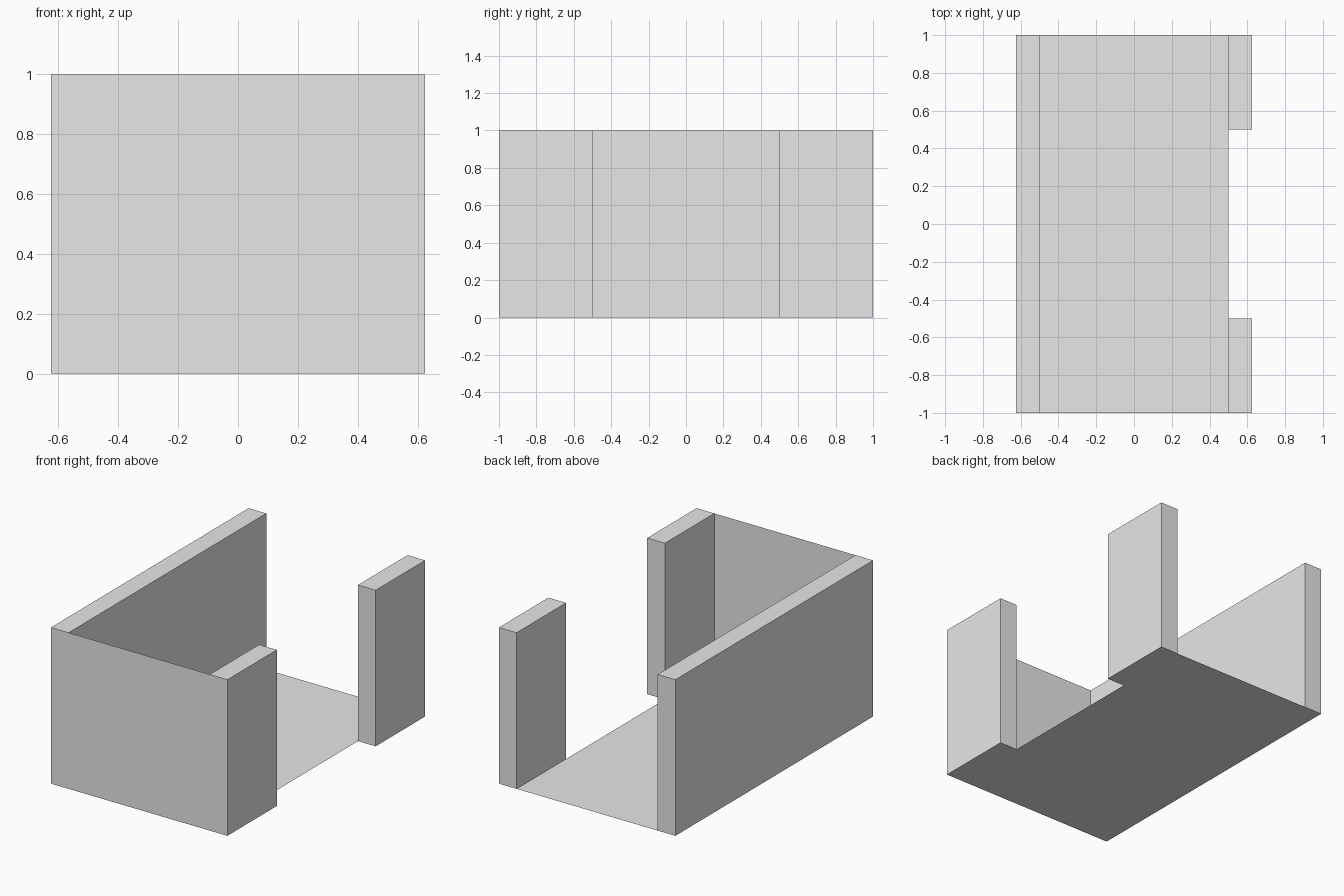
import bpy
import bmesh

cube = bpy.data.objects.get("Cube")
if cube:
    bpy.data.objects.remove(cube, do_unlink=True)

HALF_W, INNER, HALF_L, HEIGHT = 0.625, 0.5, 1.0, 1.0

grey = bpy.data.materials.new("plain_grey")
grey.use_nodes = True
grey.diffuse_color = (0.8, 0.8, 0.8, 1)
grey.node_tree.nodes["Principled BSDF"].inputs["Base Color"].default_value = (0.8, 0.8, 0.8, 1)


def finish(name, bm):
    mesh = bpy.data.meshes.new(name)
    bm.to_mesh(mesh)
    bm.free()
    mesh.materials.append(grey)
    obj = bpy.data.objects.new(name, mesh)
    bpy.context.collection.objects.link(obj)
    return obj


def block(name, x0, x1, y0, y1):
    """Full-height box standing on the ground."""
    bm = bmesh.new()
    bmesh.ops.create_cube(bm, size=1)
    bmesh.ops.scale(bm, vec=(x1 - x0, y1 - y0, HEIGHT), verts=bm.verts)
    bmesh.ops.translate(bm, vec=((x0 + x1) / 2, (y0 + y1) / 2, HEIGHT / 2), verts=bm.verts)
    return finish(name, bm)


def sheet(name, corners):
    """Single face without thickness."""
    bm = bmesh.new()
    bm.faces.new([bm.verts.new(c) for c in corners])
    return finish(name, bm)


# Thick long wall on the right side
block("right_wall", -HALF_W, -INNER, -HALF_L, HALF_L)

# Two wall pieces on the left side, with a doorway between them
block("left_front_wall", INNER, HALF_W, -HALF_L, -0.5)
block("left_back_wall", INNER, HALF_W, 0.5, HALF_L)

# Thin floor between the walls
sheet("floor", [(-INNER, -HALF_L, 0), (INNER, -HALF_L, 0),
                (INNER, HALF_L, 0), (-INNER, HALF_L, 0)])

# Thin front wall; the back stays open
sheet("front_wall", [(-INNER, -HALF_L, 0), (INNER, -HALF_L, 0),
                     (INNER, -HALF_L, HEIGHT), (-INNER, -HALF_L, HEIGHT)])
